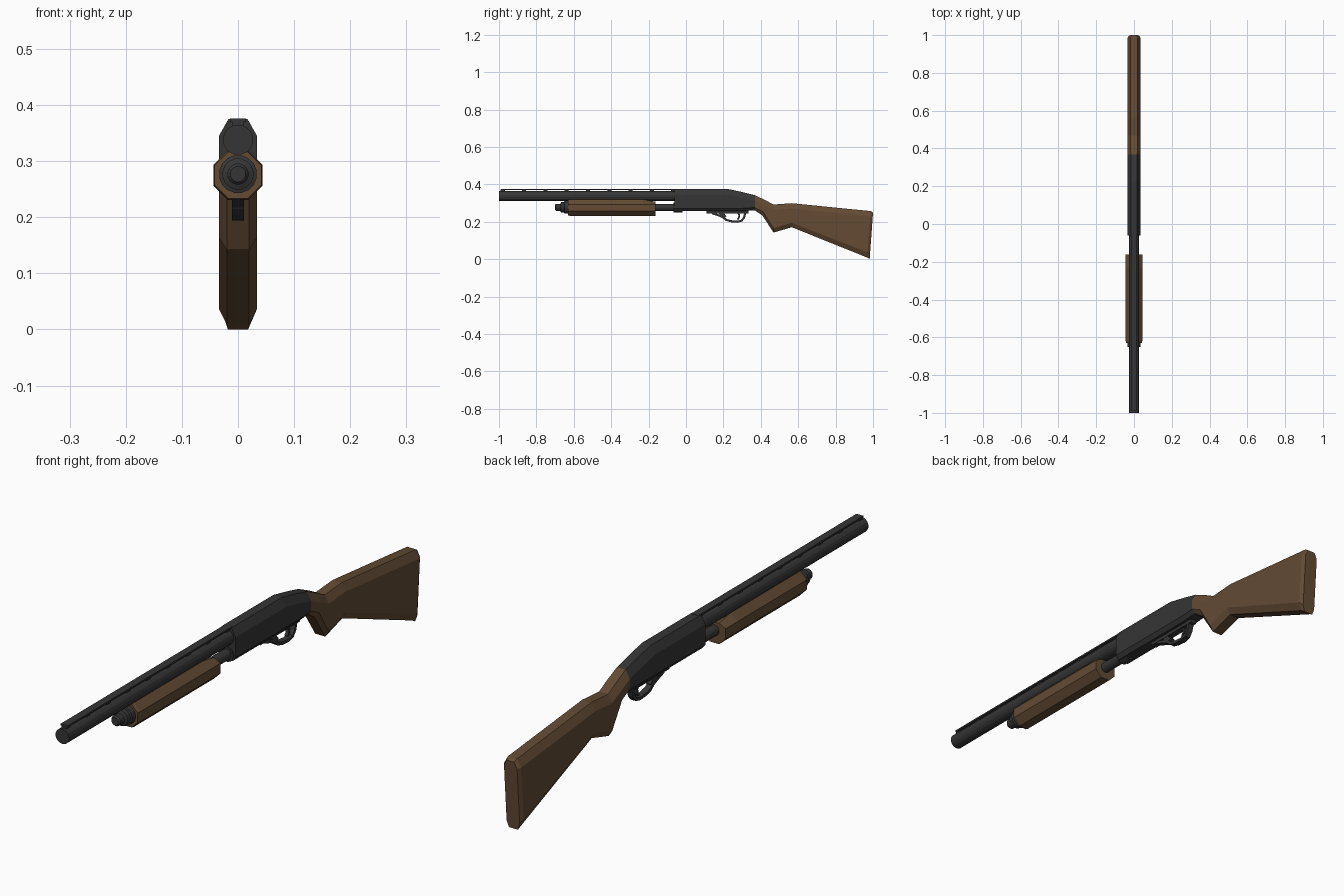
import bpy, bmesh, math
from mathutils import Vector

if "Cube" in bpy.data.objects:
    bpy.data.objects.remove(bpy.data.objects["Cube"])


def material(name, color):
    m = bpy.data.materials.new(name)
    m.diffuse_color = (*color, 1)
    m.use_nodes = True
    m.node_tree.nodes["Principled BSDF"].inputs["Base Color"].default_value = m.diffuse_color
    return m


WOOD = material("wood", (0.125, 0.07, 0.034))
METAL = material("dark_metal", (0.036, 0.036, 0.037))


def loft(name, rings, mat):
    """Skin equal-sized closed rings, capping both ends."""
    bm = bmesh.new()
    vs = [[bm.verts.new(p) for p in ring] for ring in rings]
    n = len(vs[0])
    for a, b in zip(vs, vs[1:]):
        for i in range(n):
            j = (i + 1) % n
            bm.faces.new((a[i], a[j], b[j], b[i]))
    bm.faces.new(vs[0])
    bm.faces.new(vs[-1])
    bmesh.ops.recalc_face_normals(bm, faces=bm.faces)
    me = bpy.data.meshes.new(name)
    bm.to_mesh(me)
    bm.free()
    me.materials.append(mat)
    ob = bpy.data.objects.new(name, me)
    bpy.context.collection.objects.link(ob)
    return ob


def tube(name, z, steps, sides, mat):
    """Turned part along y from (y, radius) steps, with flats facing sideways."""
    def ring(y, r):
        return [(r * math.cos(2 * math.pi * (i + 0.5) / sides), y,
                 z + r * math.sin(2 * math.pi * (i + 0.5) / sides)) for i in range(sides)]
    return loft(name, [ring(y, r) for y, r in steps], mat)


def chamfered(top, bottom, w, flat_top, flat_bottom, c_top, c_bottom):
    """Eight-sided section hung between a top and a bottom point (y, z)."""
    t, b = Vector((0, *top)), Vector((0, *bottom))
    d = (b - t).normalized()
    side = [(flat_top, t), (w, t + d * c_top), (w, b - d * c_bottom), (flat_bottom, b)]
    return ([(x, p.y, p.z) for x, p in side] +
            [(-x, p.y, p.z) for x, p in reversed(side)])


def strip(name, path, w, thick, mat):
    """Rectangular bar following a (y, z) path."""
    pts = [Vector(p) for p in path]
    rings = []
    for i, p in enumerate(pts):
        d = (pts[min(i + 1, len(pts) - 1)] - pts[max(i - 1, 0)]).normalized()
        n = Vector((-d.y, d.x)) * thick / 2
        a, b = p + n, p - n
        rings.append([(w, *a), (-w, *a), (-w, *b), (w, *b)])
    return loft(name, rings, mat)


# Barrel and magazine tube
tube("barrel", 0.338, [(-1, 0.027), (-0.05, 0.027)], 16, METAL)
tube("magazine_tube", 0.277, [(-0.64, 0.019), (-0.05, 0.019)], 16, METAL)
tube("magazine_collar", 0.277, [(-0.066, 0.027), (-0.02, 0.027)], 16, METAL)
tube("magazine_cap", 0.277,
     [(-0.7, 0.014), (-0.694, 0.019), (-0.672, 0.019), (-0.668, 0.028),
      (-0.652, 0.028), (-0.65, 0.034), (-0.62, 0.034)], 16, METAL)

# Raised rib on posts
strip("barrel_rib", [(-0.99, 0.373), (-0.05, 0.373)], 0.014, 0.006, METAL)
for i in range(9):
    y = -0.98 + i * 0.114
    strip(f"rib_post_{i + 1}", [(y - 0.011, 0.366), (y + 0.011, 0.366)], 0.01, 0.012, METAL)

# Sliding forend, with its upper rear edge cut away
pump = tube("forend", 0.275,
            [(-0.63, 0.045), (-0.618, 0.0475), (-0.23, 0.0475), (-0.162, 0.0475)], 8, WOOD)
for v in pump.data.vertices:
    if v.co.y > -0.2 and v.co.z > 0.3:
        v.co.z -= 0.012

# Receiver
loft("receiver", [
    chamfered((-0.062, 0.375), (-0.062, 0.257), 0.034, 0.017, 0.022, 0.03, 0.015),
    chamfered((0.225, 0.375), (0.225, 0.257), 0.034, 0.017, 0.022, 0.03, 0.015),
    chamfered((0.30, 0.359), (0.30, 0.257), 0.034, 0.017, 0.022, 0.03, 0.015),
    chamfered((0.368, 0.342), (0.368, 0.261), 0.034, 0.017, 0.022, 0.03, 0.015)], METAL)

# Trigger group
strip("trigger_plate", [(0.11, 0.253), (0.335, 0.253)], 0.012, 0.016, METAL)
strip("trigger_guard", [(0.14, 0.246), (0.175, 0.234), (0.198, 0.224), (0.215, 0.21),
                        (0.24, 0.203), (0.275, 0.2), (0.298, 0.206), (0.31, 0.222),
                        (0.318, 0.25)], 0.011, 0.011, METAL)
strip("guard_bridge", [(0.185, 0.25), (0.208, 0.222)], 0.011, 0.022, METAL)
strip("trigger", [(0.278, 0.25), (0.285, 0.235), (0.283, 0.222), (0.276, 0.212)],
      0.006, 0.009, METAL)

# Stock: wrist, grip, comb and bevelled butt
loft("stock", [
    chamfered((0.368, 0.342), (0.368, 0.261), 0.034, 0.017, 0.022, 0.03, 0.015),
    chamfered((0.425, 0.315), (0.408, 0.234), 0.034, 0.018, 0.02, 0.028, 0.02),
    chamfered((0.468, 0.292), (0.468, 0.142), 0.034, 0.018, 0.02, 0.028, 0.022),
    chamfered((0.565, 0.299), (0.565, 0.171), 0.034, 0.018, 0.02, 0.028, 0.024),
    chamfered((0.988, 0.257), (0.968, 0.009), 0.034, 0.018, 0.02, 0.028, 0.028),
    chamfered((1.0, 0.249), (0.982, 0.0), 0.026, 0.014, 0.018, 0.022, 0.024)], WOOD)
